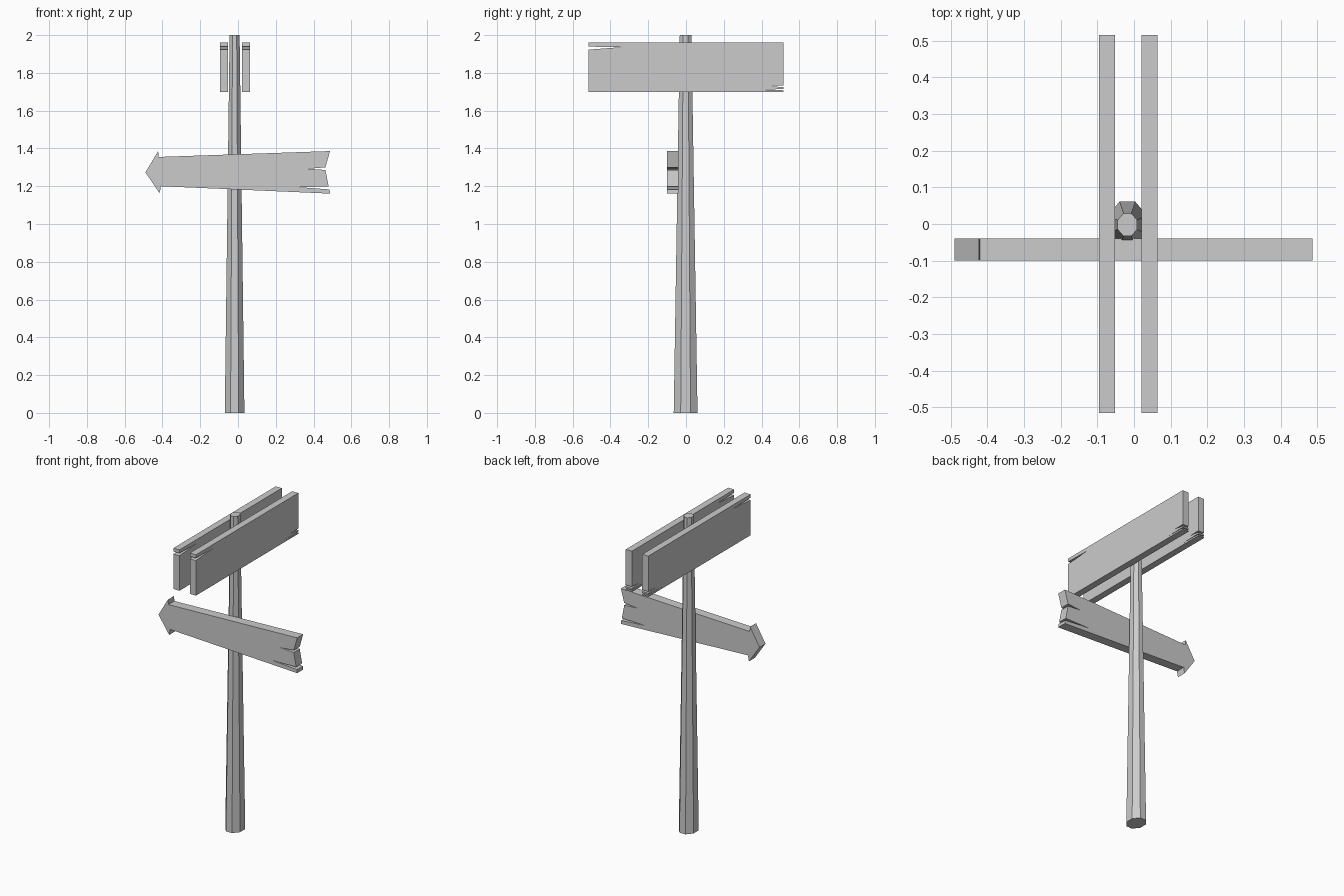
import bpy, bmesh, math
from mathutils import Vector

if "Cube" in bpy.data.objects:
    bpy.data.objects.remove(bpy.data.objects["Cube"])


def finish(bm, name):
    bmesh.ops.recalc_face_normals(bm, faces=bm.faces)
    mesh = bpy.data.meshes.new(name)
    bm.to_mesh(mesh)
    bm.free()
    obj = bpy.data.objects.new(name, mesh)
    bpy.context.collection.objects.link(obj)
    return obj


def plank(name, profile, to_3d, depth):
    """Extrude a 2D outline into a flat board."""
    bm = bmesh.new()
    face = bm.faces.new([bm.verts.new(to_3d(u, z)) for u, z in profile])
    out = bmesh.ops.extrude_face_region(bm, geom=[face])
    verts = [g for g in out["geom"] if isinstance(g, bmesh.types.BMVert)]
    bmesh.ops.translate(bm, verts=verts, vec=Vector(depth))
    return finish(bm, name)


# Tapered eight-sided post, slightly deeper than wide
bm = bmesh.new()
rings = []
for z, rx, ry in ((0, 0.052, 0.063), (2, 0.0265, 0.031)):
    k = 1 / math.cos(math.pi / 8)
    angles = [math.pi / 8 + i * math.pi / 4 for i in range(8)]
    rings.append([bm.verts.new((-0.018 + rx * k * math.cos(a),
                                -0.002 + ry * k * math.sin(a), z)) for a in angles])
for i in range(8):
    j = (i + 1) % 8
    bm.faces.new((rings[0][i], rings[0][j], rings[1][j], rings[1][i]))
bm.faces.new(rings[0][::-1])
bm.faces.new(rings[1])
finish(bm, "post")

# Two upper boards with split ends (outline in y, z)
board = [(-0.515, 1.70), (0.515, 1.70), (0.515, 1.708), (0.38, 1.712), (0.515, 1.714),
         (0.515, 1.724), (0.44, 1.731), (0.515, 1.734), (0.515, 1.96), (-0.515, 1.96),
         (-0.515, 1.939), (-0.345, 1.936), (-0.515, 1.923)]
for name, x in (("upper_board_left", -0.095), ("upper_board_right", 0.021)):
    plank(name, board, lambda y, z: (x, y, z), (0.043, 0, 0))

# Arrow board with a pointed head and a split tail (outline in x, z)
arrow = [(-0.49, 1.273), (-0.415, 1.163), (-0.408, 1.20), (0.487, 1.161), (0.485, 1.183),
         (0.31, 1.196), (0.48, 1.198), (0.463, 1.286), (0.368, 1.292), (0.463, 1.30),
         (0.487, 1.386), (-0.42, 1.355), (-0.423, 1.386)]
plank("arrow_board", arrow, lambda x, z: (x, -0.10, z), (0, 0.06, 0))
